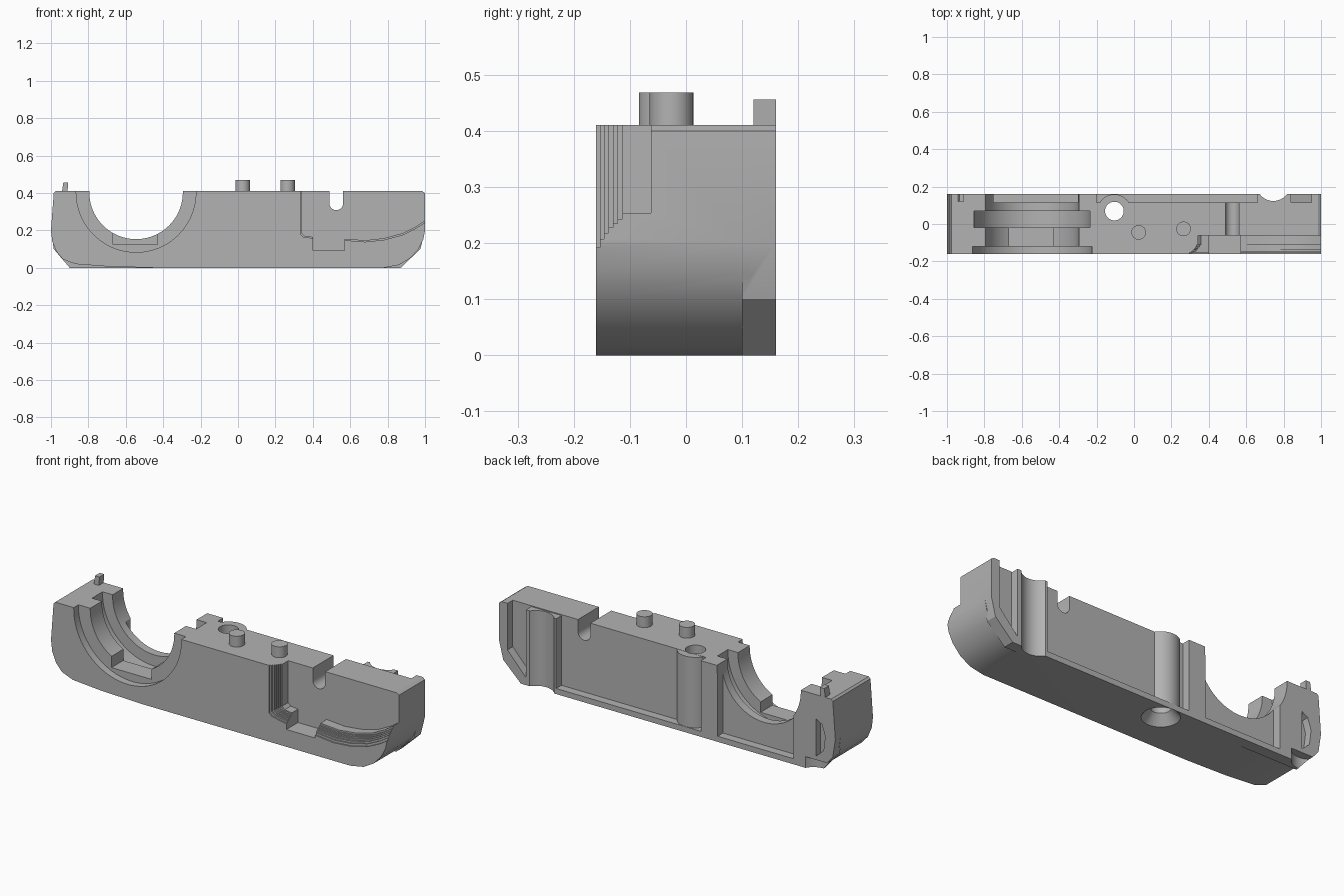
import bpy, bmesh, math

if "Cube" in bpy.data.objects:
    bpy.data.objects.remove(bpy.data.objects["Cube"], do_unlink=True)

grey = bpy.data.materials.new("plain grey")
grey.use_nodes = True
grey.diffuse_color = (0.45, 0.45, 0.45, 1)
grey.node_tree.nodes["Principled BSDF"].inputs["Base Color"].default_value = (0.45, 0.45, 0.45, 1)


def finish(name, bm):
    bmesh.ops.recalc_face_normals(bm, faces=bm.faces)
    mesh = bpy.data.meshes.new(name)
    bm.to_mesh(mesh)
    bm.free()
    mesh.materials.append(grey)
    ob = bpy.data.objects.new(name, mesh)
    bpy.context.collection.objects.link(ob)
    return ob


def extrude(name, profile, y0, y1):
    """Extrude an x-z outline from y0 to y1."""
    bm = bmesh.new()
    face = bm.faces.new([bm.verts.new((x, y0, z)) for x, z in profile])
    new = bmesh.ops.extrude_face_region(bm, geom=[face])["geom"]
    verts = [v for v in new if isinstance(v, bmesh.types.BMVert)]
    bmesh.ops.translate(bm, verts=verts, vec=(0, y1 - y0, 0))
    return finish(name, bm)


def box(name, x0, x1, y0, y1, z0, z1):
    return extrude(name, [(x0, z0), (x1, z0), (x1, z1), (x0, z1)], y0, y1)


def disc(name, x, z, r, y0, y1, n=64):
    turn = [2 * math.pi * i / n for i in range(n)]
    return extrude(name, [(x + r * math.cos(a), z + r * math.sin(a)) for a in turn], y0, y1)


def post(name, x, y, r, z0, z1, r_top=None, n=40):
    bm = bmesh.new()
    bmesh.ops.create_cone(bm, cap_ends=True, segments=n, radius1=r,
                          radius2=r if r_top is None else r_top, depth=z1 - z0)
    bmesh.ops.translate(bm, verts=bm.verts, vec=(x, y, (z0 + z1) / 2))
    return finish(name, bm)


def combine(target, other, operation="DIFFERENCE"):
    mod = target.modifiers.new("shape", "BOOLEAN")
    mod.operation, mod.solver, mod.object = operation, "EXACT", other
    bpy.context.view_layer.objects.active = target
    bpy.ops.object.modifier_apply(modifier=mod.name)
    bpy.data.objects.remove(other, do_unlink=True)


# Main block
upper = [(1, 0.2), (1, 0.4), (0.985, 0.41), (-0.975, 0.41), (-0.985, 0.4), (-1, 0.2)]
left_foot = [(-0.993, 0.14), (-0.97, 0.085), (-0.935, 0.045), (-0.87, 0.02), (-0.7, 0.007), (-0.45, 0)]
right_foot = [(0.78, 0), (0.86, 0.015), (0.92, 0.05), (0.965, 0.1), (0.99, 0.15)]
body = extrude("body", upper + left_foot + right_foot, -0.16, 0.115)

# Back rim with its recesses
rim = extrude("rim", upper + [(-0.985, 0.1), (-0.9, 0), (0.87, 0), (0.975, 0.1)], 0.1, 0.16)
combine(rim, extrude("main_recess", [(-0.2, 0.03), (0.83, 0.03), (0.95, 0.16), (0.95, 0.5), (-0.2, 0.5)], 0.115, 0.2))
combine(rim, box("ring_recess", -0.75, -0.3, 0.115, 0.2, 0.03, 0.5))
combine(body, rim, "UNION")

# Back screw pad and hollow boss
combine(body, box("pad", 0.66, 0.84, 0.09, 0.16, 0.012, 0.405), "UNION")
combine(body, post("boss", -0.105, 0.069, 0.09, 0.012, 0.409), "UNION")
combine(body, post("bore", -0.105, 0.069, 0.05, -0.1, 0.5))
combine(body, post("countersink", -0.105, 0.069, 0.1, -0.01, 0.05, 0.05))
combine(body, post("pad_groove", 0.745, 0.213, 0.09, -0.1, 0.5))
combine(body, post("end_groove", -0.9, 0.205, 0.09, -0.1, 0.06))
combine(body, extrude("end_slot", [(-0.885, 0.08), (-0.885, 0.28), (-0.92, 0.26), (-0.94, 0.2), (-0.93, 0.12)], 0.12, 0.2))

# Stepped round seat: radius, start and end depth
cx, cz = -0.545, 0.403
for r, y0, y1 in [(0.32, -0.2, -0.12), (0.25, -0.14, 0.2), (0.31, -0.02, 0.07)]:
    combine(body, disc("seat_step", cx, cz, r, y0, y1, 80))
combine(body, box("seat_flat", -0.668, -0.43, -0.13, -0.01, 0.125, 0.25))

# Front thumb recess with a flared, terraced edge
edge = [(0.4, 0.165), (0.57, 0.155), (0.68, 0.147), (0.78, 0.158), (0.88, 0.185), (0.95, 0.22), (1.1, 0.32)]
for drop, depth in [(0, -0.062), (0.01, -0.113), (0.018, -0.122), (0.026, -0.13),
                    (0.035, -0.138), (0.046, -0.146), (0.06, -0.153)]:
    x0 = 0.342 - 0.75 * drop
    outline = [(x0, 0.5), (x0, 0.185 - drop * 0.5), (x0 + 0.015, 0.17 - drop * 0.5)]
    outline += [(x, z - drop * (0.5 + 0.5 * x)) for x, z in edge] + [(1.1, 0.5)]
    combine(body, extrude("thumb_step", outline, -0.2, depth))
combine(body, box("latch_pocket", 0.4, 0.57, -0.2, -0.062, 0.093, 0.203))

# Round-bottomed slot through the top
arc = [math.pi * i / 16 for i in range(17)]
slot = [(0.525 - 0.037 * math.cos(a), 0.345 - 0.037 * math.sin(a)) for a in arc]
combine(body, extrude("slot", slot + [(0.562, 0.5), (0.488, 0.5)], -0.2, 0.2))

# Locating pegs
pegs = [post("left_peg", 0.265, -0.026, 0.039, 0.38, 0.468),
        post("middle_peg", 0.025, -0.045, 0.039, 0.38, 0.468)]
extrude("corner_tab", [(-0.942, 0.4), (-0.912, 0.4), (-0.908, 0.456), (-0.934, 0.456)], 0.12, 0.16)

for ob in [body] + pegs:
    bpy.ops.object.select_all(action="DESELECT")
    ob.select_set(True)
    bpy.context.view_layer.objects.active = ob
    bpy.ops.object.shade_smooth_by_angle(angle=math.radians(30))
